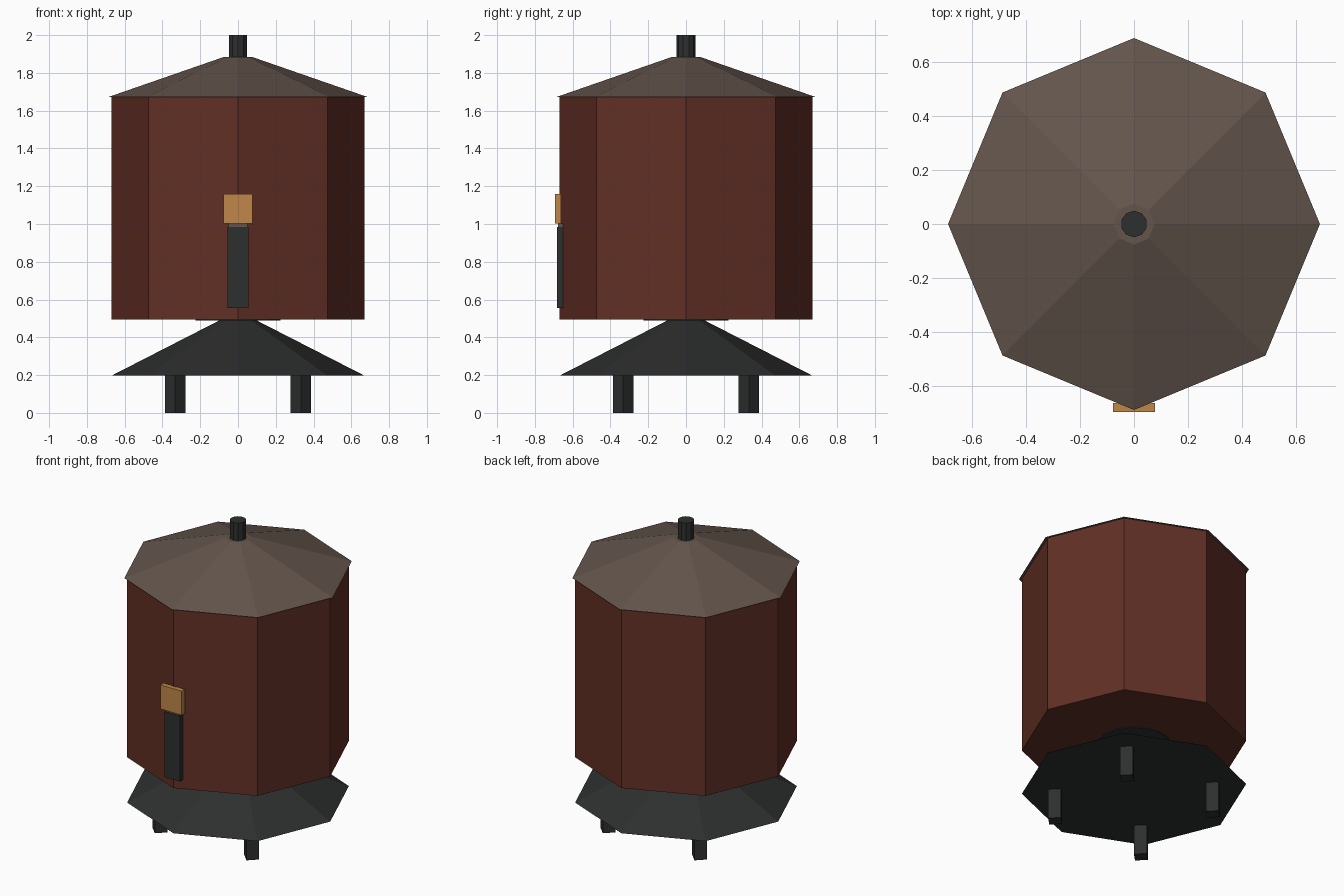
import bpy, math

if "Cube" in bpy.data.objects:
    bpy.data.objects.remove(bpy.data.objects["Cube"])


def material(name, rgb):
    m = bpy.data.materials.new(name)
    m.diffuse_color = (*rgb, 1)
    m.use_nodes = True
    m.node_tree.nodes["Principled BSDF"].inputs["Base Color"].default_value = m.diffuse_color
    return m


RED = material("barn red", (0.12, 0.029, 0.018))
BROWN = material("weathered brown", (0.125, 0.09, 0.072))
DARK = material("dark iron", (0.027, 0.028, 0.028))
OCHRE = material("ochre wood", (0.52, 0.245, 0.066))


def cone(name, r1, r2, z0, z1, mat, sides=8):
    """Flat-shaded prism or frustum with a corner on the x axis."""
    bpy.ops.mesh.primitive_cone_add(vertices=sides, radius1=r1, radius2=r2,
                                    depth=z1 - z0, location=(0, 0, (z0 + z1) / 2))
    o = bpy.context.object
    o.name = name
    o.data.materials.append(mat)
    return o


def box(name, lo, hi, mat, turn=0):
    bpy.ops.mesh.primitive_cube_add(size=1, location=[(a + b) / 2 for a, b in zip(lo, hi)])
    o = bpy.context.object
    o.name = name
    o.scale = [b - a for a, b in zip(lo, hi)]
    o.rotation_euler.z = turn
    o.data.materials.append(mat)
    return o


# Main octagonal shell
cone("tray", 0.67, 0.09, 0.197, 0.494, DARK)
cone("body", 0.67, 0.67, 0.494, 1.672, RED)
cone("roof", 0.687, 0.076, 1.672, 1.884, BROWN)

# Hanger post on top and outlet disc under the body
cone("top_post", 0.049, 0.049, 1.87, 2.0, DARK, 10)
cone("outlet_disc", 0.225, 0.225, 0.490, 0.52, DARK, 16)

# Front gauge strip with a wooden plate above it
box("front_strip", (-0.056, -0.682, 0.556), (0.056, -0.652, 0.985), DARK)
box("strip_cap", (-0.05, -0.678, 0.985), (0.05, -0.652, 1.002), BROWN)
box("front_plate", (-0.077, -0.694, 1.002), (0.077, -0.662, 1.16), OCHRE)

# Four legs, turned to face the centre
for i, (sx, sy) in enumerate([(1, 1), (-1, 1), (-1, -1), (1, -1)]):
    x, y, h = sx * 0.333, sy * 0.333, 0.0385
    box(f"leg_{i + 1}", (x - h, y - h, 0), (x + h, y + h, 0.2), DARK, math.pi / 4)
